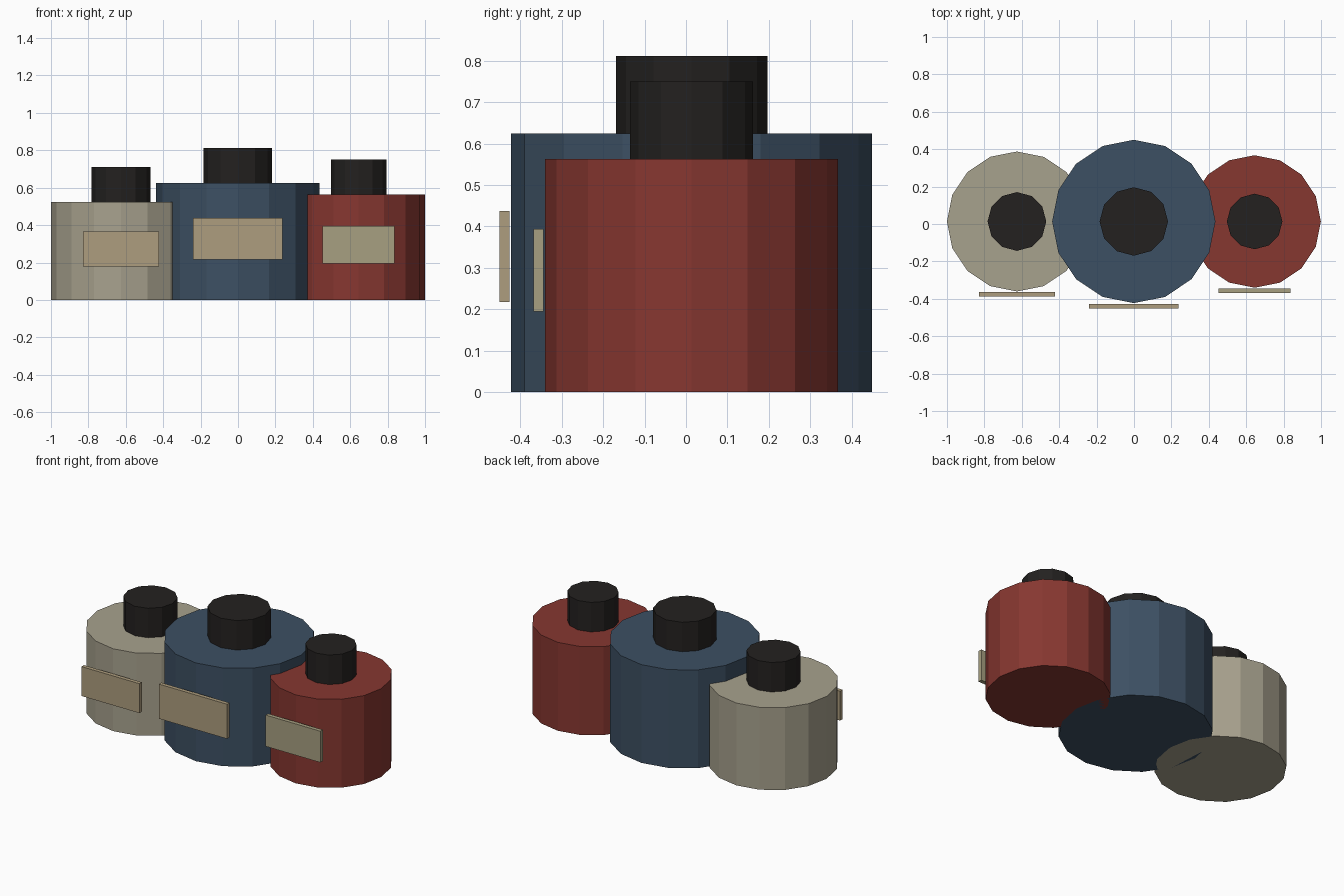
import bpy
import math

if "Cube" in bpy.data.objects:
    bpy.data.objects.remove(bpy.data.objects["Cube"])

CY = 0.0135      # shared centre line of the bottles
CAP_H = 0.1875   # every cap has the same height
LABEL_T = 0.0245


def material(name, rgb):
    m = bpy.data.materials.new(name)
    m.diffuse_color = (*rgb, 1)
    m.use_nodes = True
    m.node_tree.nodes["Principled BSDF"].inputs["Base Color"].default_value = m.diffuse_color
    return m


def cylinder(name, sides, radius, x, z0, z1, mat):
    bpy.ops.mesh.primitive_cylinder_add(vertices=sides, radius=radius, depth=z1 - z0,
                                        location=(x, CY, (z0 + z1) / 2))
    ob = bpy.context.object
    ob.name = name
    ob.data.materials.append(mat)


def box(name, centre, size, mat):
    bpy.ops.mesh.primitive_cube_add(size=1, location=centre)
    ob = bpy.context.object
    ob.name = name
    ob.scale = size
    bpy.ops.object.transform_apply(location=False, rotation=False, scale=True)
    ob.data.materials.append(mat)


cap_mat = material("black_cap", (0.017, 0.015, 0.014))
tan = material("tan_label", (0.42, 0.34, 0.21))
pale_tan = material("pale_label", (0.39, 0.35, 0.22))
cream = material("cream_glass", (0.39, 0.36, 0.27))
blue = material("blue_glass", (0.046, 0.08, 0.125))
red = material("red_glass", (0.24, 0.038, 0.03))

# name, x, radius, height, cap radius, label width, label z range, materials
bottles = [
    ("cream", -0.626, 0.374, 0.524, 0.157, 0.408, (0.180, 0.367), cream, tan),
    ("blue", -0.001, 0.4365, 0.625, 0.183, 0.480, (0.217, 0.437), blue, tan),
    ("red", 0.645, 0.354, 0.5625, 0.1485, 0.385, (0.195, 0.394), red, pale_tan),
]

for name, x, r, h, cap_r, lw, (lz0, lz1), glass, label in bottles:
    # Faceted bottle body
    cylinder(name + "_bottle_body", 16, r, x, 0, h, glass)
    # Cap on top
    cylinder(name + "_bottle_cap", 12, cap_r, x, h, h + CAP_H, cap_mat)
    # Label plate just in front of the body
    y = CY - r - 0.0035 - LABEL_T / 2
    box(name + "_bottle_label", (x, y, (lz0 + lz1) / 2), (lw, LABEL_T, lz1 - lz0), label)
